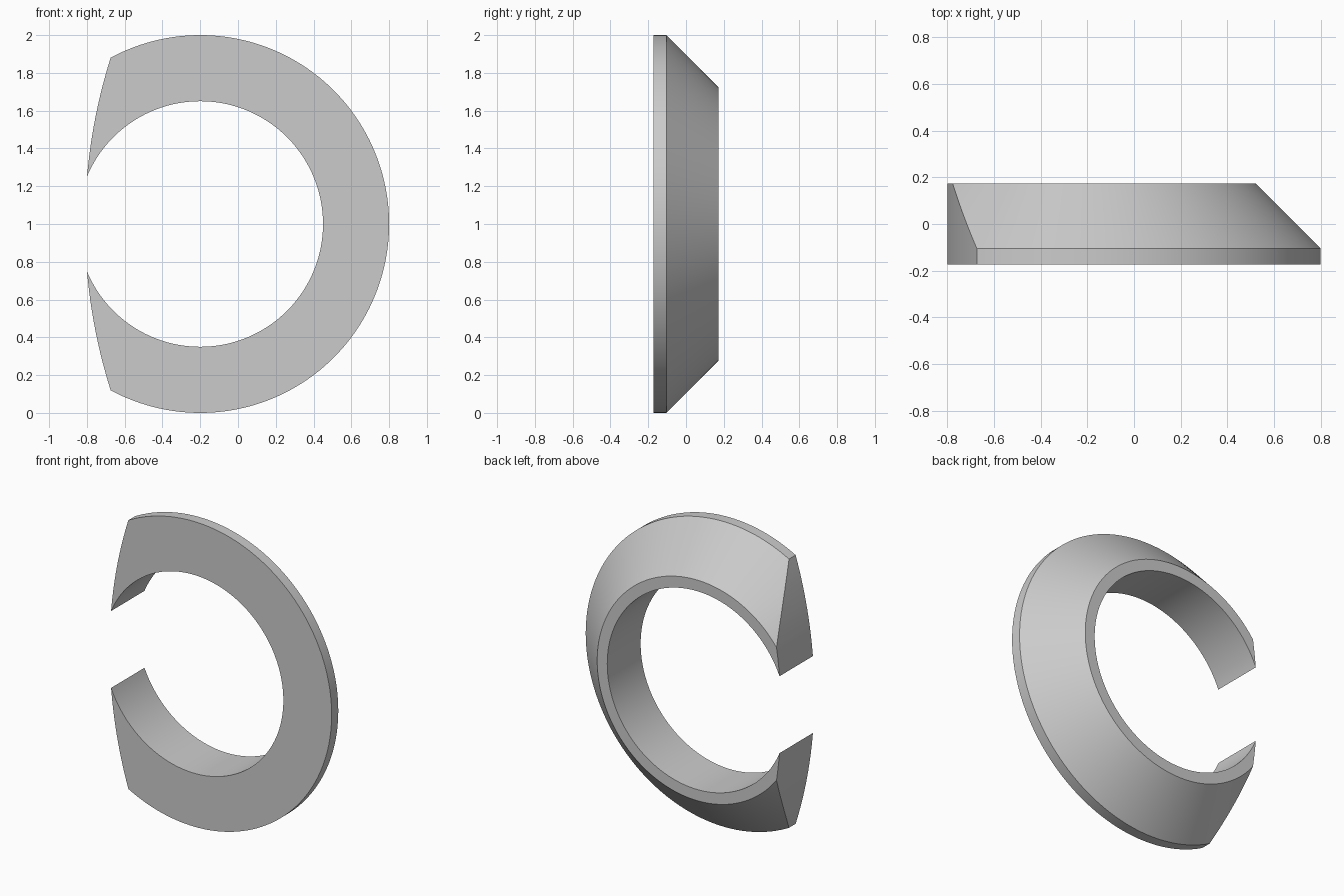
import bpy, bmesh, math
from mathutils import Vector, Matrix

cube = bpy.data.objects.get("Cube")
if cube:
    bpy.data.objects.remove(cube, do_unlink=True)

CENTRE = Vector((-0.2, 0, 1))
HALF = 0.173          # half the ring's depth

grey = bpy.data.materials.new("light_grey")
grey.use_nodes = True
grey.diffuse_color = (0.6, 0.6, 0.6, 1)
grey.node_tree.nodes["Principled BSDF"].inputs["Base Color"].default_value = (0.6, 0.6, 0.6, 1)


def make_object(name, bm):
    bmesh.ops.recalc_face_normals(bm, faces=bm.faces)
    mesh = bpy.data.meshes.new(name)
    bm.to_mesh(mesh)
    bm.free()
    mesh.materials.append(grey)
    obj = bpy.data.objects.new(name, mesh)
    bpy.context.collection.objects.link(obj)
    return obj


# Ring: bevelled cross-section (radius, depth) spun about the y axis
profile = [(0.65, -HALF), (1.0, -HALF), (1.0, -0.104), (0.723, HALF), (0.65, HALF)]
bm = bmesh.new()
verts = [bm.verts.new(CENTRE + Vector((r, y, 0))) for r, y in profile]
edges = [bm.edges.new((v, verts[i - 1])) for i, v in enumerate(verts)]
bmesh.ops.spin(bm, geom=verts + edges, cent=CENTRE, axis=(0, 1, 0),
               angle=math.tau, steps=192, use_merge=True)
bmesh.ops.remove_doubles(bm, verts=bm.verts, dist=1e-5)
ring = make_object("open_ring", bm)

# Large disc whose curved rim trims the open side
bm = bmesh.new()
bmesh.ops.create_cone(bm, cap_ends=True, segments=500, radius1=2.92, radius2=2.92, depth=1,
                      matrix=Matrix.Translation((2.11, 0, 1)) @ Matrix.Rotation(math.pi / 2, 4, "X"))
trimmer = make_object("trim_disc", bm)
trimmer.hide_render = True

trim = ring.modifiers.new("trim", "BOOLEAN")
trim.operation = "INTERSECT"
trim.solver = "EXACT"
trim.object = trimmer

bpy.ops.object.select_all(action="DESELECT")
bpy.context.view_layer.objects.active = ring
ring.select_set(True)
bpy.ops.object.modifier_apply(modifier=trim.name)
bpy.data.objects.remove(trimmer, do_unlink=True)
bpy.ops.object.shade_smooth_by_angle(angle=math.radians(25))
